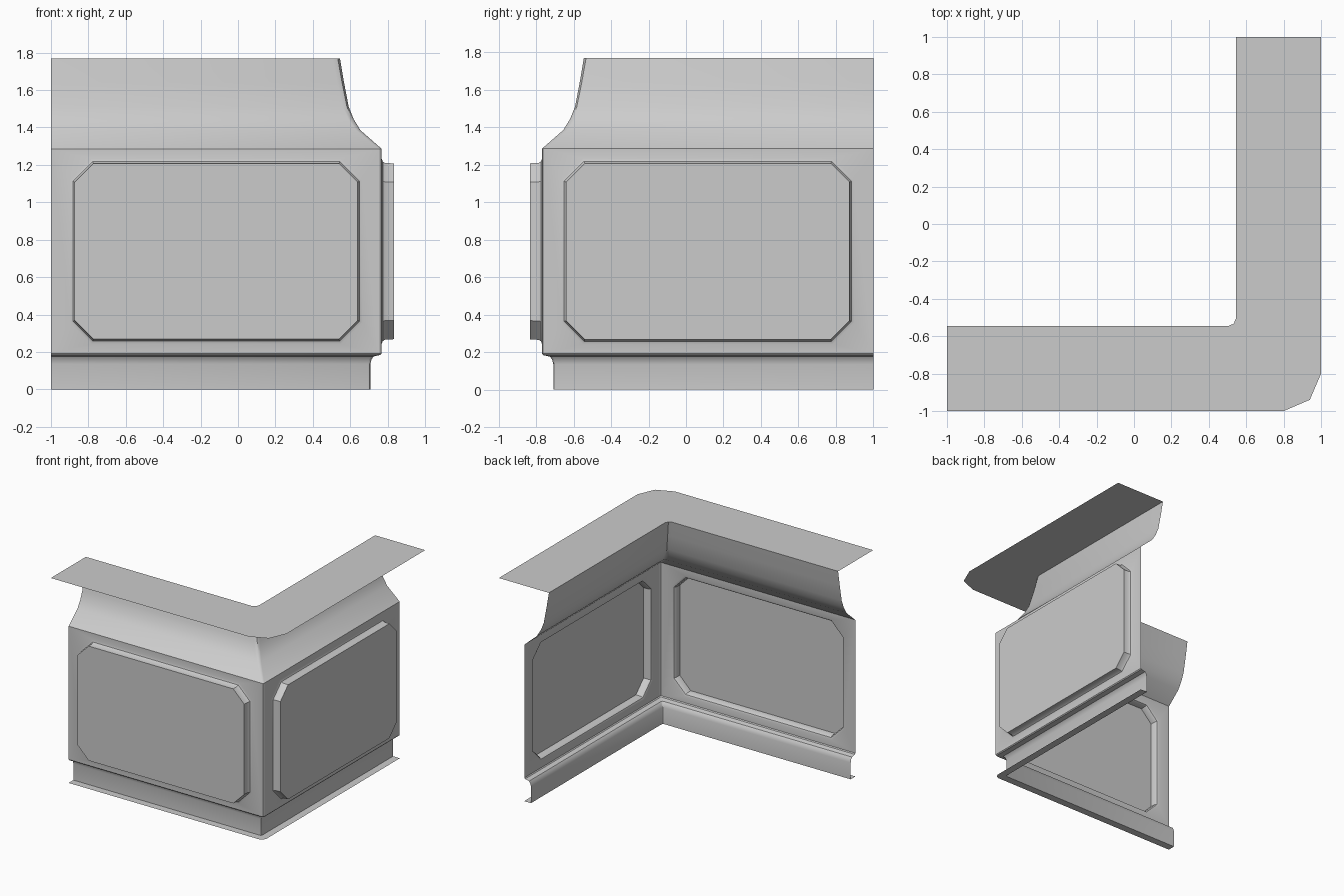
import bpy

if "Cube" in bpy.data.objects:
    bpy.data.objects.remove(bpy.data.objects["Cube"])

WALL = 0.768      # distance of the wall plane from the centre axes
BEVEL = 0.014     # softened outer corner of the wall
Z_LOW, Z_HIGH = 0.192, 1.286


def make(name, verts, faces, angle=0.6):
    mesh = bpy.data.meshes.new(name)
    mesh.from_pydata(verts, [], faces)
    mesh.update()
    ob = bpy.data.objects.new(name, mesh)
    bpy.context.collection.objects.link(ob)
    bpy.ops.object.select_all(action='DESELECT')
    bpy.context.view_layer.objects.active = ob
    ob.select_set(True)
    bpy.ops.object.shade_smooth_by_angle(angle=angle)
    return ob


def sweep(name, profile, corner_only=False):
    """Run a (distance, height, corner cut) profile along the L, top to bottom."""
    verts, faces = [], []
    for d, z, c in profile:
        m = d - 0.3 * c
        row = [(-1, -d, z), (d - c, -d, z), (m, -m, z), (d, c - d, z), (d, 1, z)]
        verts += row[1:4] if corner_only else row
    n = 3 if corner_only else 5
    for r in range(len(profile) - 1):
        for k in range(n - 1):
            a = r * n + k
            faces.append((a, a + n, a + n + 1, a + 1))
    return make(name, verts, faces)


def octagon(x0, x1, z0, z1, cut):
    return [(x0 + cut, z0), (x1 - cut, z0), (x1, z0 + cut), (x1, z1 - cut),
            (x1 - cut, z1), (x0 + cut, z1), (x0, z1 - cut), (x0, z0 + cut)]


def panel_wall(name, mirrored):
    """Thin wall with a raised, hollow-backed octagonal panel."""
    right = WALL - BEVEL
    verts = [(-1, -WALL, Z_LOW), (right, -WALL, Z_LOW),
             (right, -WALL, Z_HIGH), (-1, -WALL, Z_HIGH)]
    # (outset, depth) steps: a small cove, then the straight side
    for o, depth in [(0.025, 0), (0.010, 0.006), (0.002, 0.018), (0, 0.065)]:
        loop = octagon(-0.873 - o, 0.640 + o, 0.268 - o, 1.208 + o, 0.1 + 0.586 * o)
        verts += [(x, -WALL - depth, z) for x, z in loop]
    faces = []
    for i in range(4):
        a = 4 + 2 * i
        j = (i + 1) % 4
        faces.append((i, j, a + 1, a))
        faces.append((j, 4 + (2 * i + 2) % 8, a + 1))
    for r in range(3):
        s = 4 + 8 * r
        for k in range(8):
            n = (k + 1) % 8
            faces.append((s + k, s + n, s + 8 + n, s + 8 + k))
    faces.append(tuple(range(28, 36)))
    if mirrored:   # reflect across the diagonal of the corner
        verts = [(-y, -x, z) for x, y, z in verts]
        faces = [f[::-1] for f in faces]
    return make(name, verts, faces)


# Thin counter top with a cut outer corner (listed inner edge last, facing up)
sweep("counter_top", [(0.545, 1.77, 0.04), (1.0, 1.77, 0.2)])

# Curved neck sweeping from the counter down to the wall
sweep("counter_neck", [(0.545, 1.77, 0.04), (0.567, 1.64, 0.036), (0.592, 1.51, 0.032),
                       (0.618, 1.445, 0.028), (0.655, 1.385, 0.022),
                       (WALL, Z_HIGH, BEVEL)])

# Walls with raised panels, and the soft corner strip between them
panel_wall("front_panel_wall", False)
panel_wall("right_panel_wall", True)
sweep("wall_corner", [(WALL, Z_HIGH, BEVEL), (WALL, Z_LOW, BEVEL)], corner_only=True)

# Recessed plinth under a small ledge, with a foot flange on the floor
sweep("plinth", [(WALL, Z_LOW, BEVEL), (0.762, 0.184, BEVEL), (0.725, 0.176, BEVEL),
                 (0.714, 0.16, BEVEL), (0.708, 0.135, BEVEL), (0.708, 0, BEVEL),
                 (0.77, 0, 0.04)])
